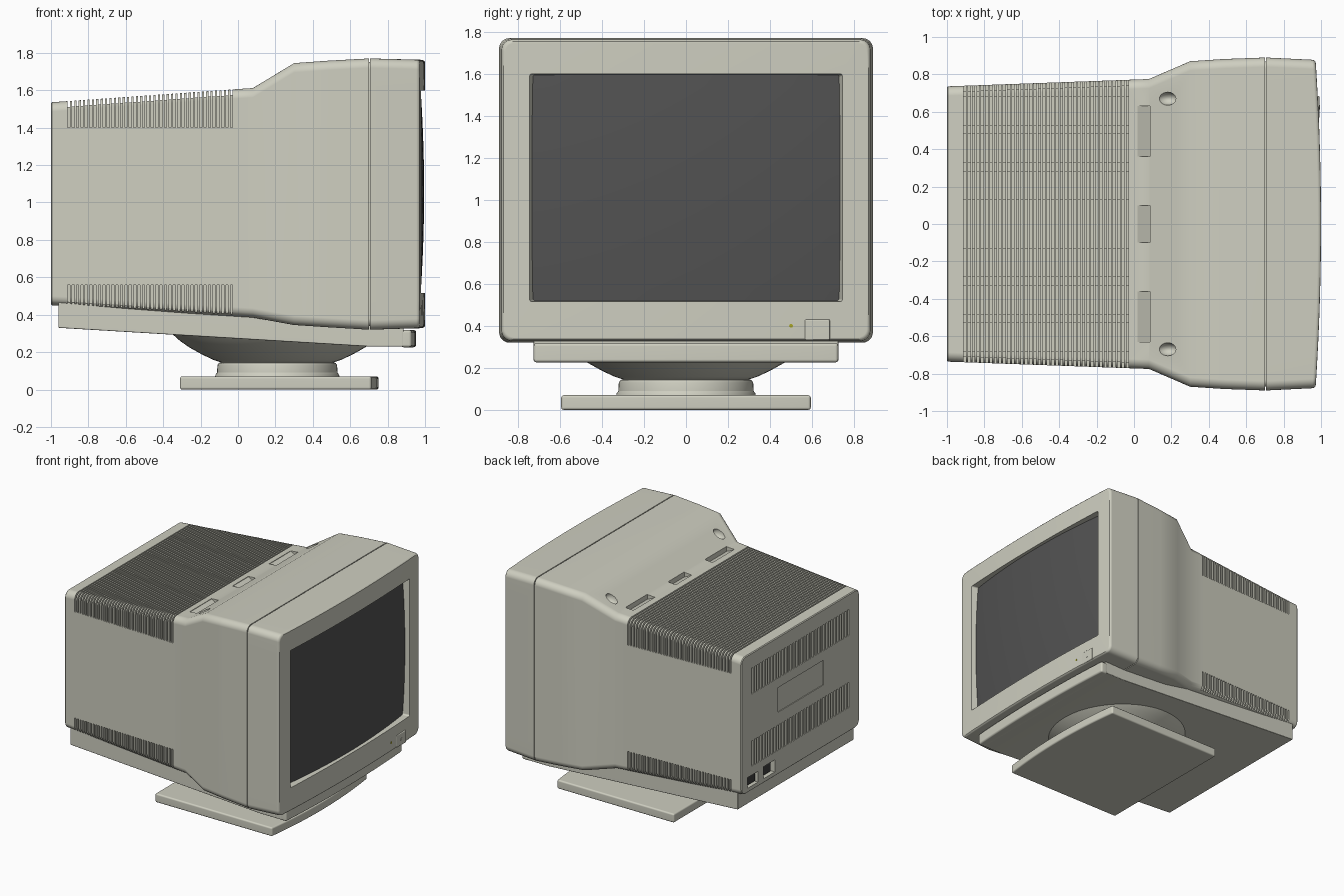
import bpy, bmesh
from math import radians, sin, cos, pi
from mathutils import Matrix

if "Cube" in bpy.data.objects:
    bpy.data.objects.remove(bpy.data.objects["Cube"])


def material(name, rgb):
    m = bpy.data.materials.new(name)
    m.diffuse_color = (*rgb, 1)
    m.use_nodes = True
    m.node_tree.nodes["Principled BSDF"].inputs["Base Color"].default_value = m.diffuse_color
    return m


BEIGE = material("beige_plastic", (0.62, 0.62, 0.53))
GLASS = material("dark_glass", (0.085, 0.085, 0.085))
DARK = material("socket_dark", (0.05, 0.05, 0.05))
LED = material("lamp_olive", (0.4, 0.38, 0.02))


def make(name, bm, mat=BEIGE, recalc=True):
    if recalc:
        bmesh.ops.recalc_face_normals(bm, faces=bm.faces)
    me = bpy.data.meshes.new(name)
    bm.to_mesh(me)
    bm.free()
    ob = bpy.data.objects.new(name, me)
    me.materials.append(mat)
    bpy.context.collection.objects.link(ob)
    return ob


def apply_all(ob):
    bpy.context.view_layer.objects.active = ob
    for m in list(ob.modifiers):
        bpy.ops.object.modifier_apply(modifier=m.name)


def smooth(ob, angle=35):
    bpy.ops.object.select_all(action='DESELECT')
    ob.select_set(True)
    bpy.context.view_layer.objects.active = ob
    bpy.ops.object.shade_smooth_by_angle(angle=radians(angle))
    wn = ob.modifiers.new("normals", 'WEIGHTED_NORMAL')
    wn.keep_sharp = True


def prism(bm, pts, axis, a, b):
    """Extrude a 2D outline along one axis from a to b."""
    place = {'x': lambda p, d: (d, *p), 'y': lambda p, d: (p[0], d, p[1]), 'z': lambda p, d: (*p, d)}[axis]
    lo, hi = ([bm.verts.new(place(p, d)) for p in pts] for d in (a, b))
    n = len(pts)
    bm.faces.new(lo)
    bm.faces.new(hi[::-1])
    for i in range(n):
        j = (i + 1) % n
        bm.faces.new((lo[i], hi[i], hi[j], lo[j]))


def box(bm, x0, x1, y0, y1, z0, z1):
    prism(bm, [(x0, y0), (x1, y0), (x1, y1), (x0, y1)], 'z', z0, z1)


def bevelled(name, bm, width, mat=BEIGE, segments=3):
    ob = make(name, bm, mat)
    b = ob.modifiers.new("bevel", 'BEVEL')
    b.width, b.segments, b.limit_method, b.angle_limit = width, segments, 'ANGLE', radians(40)
    apply_all(ob)
    smooth(ob)
    return ob


def ring(hy, z0, z1, r, seg, nc=6):
    """Rounded rectangle in the y-z plane."""
    cs = [(hy - r, z1 - r), (r - hy, z1 - r), (r - hy, z0 + r), (hy - r, z0 + r)]
    arcs = [[(c[0] + r * cos((k + i / nc) * pi / 2), c[1] + r * sin((k + i / nc) * pi / 2))
             for i in range(nc + 1)] for k, c in enumerate(cs)]
    pts = []
    for k, arc in enumerate(arcs):
        p, q = arc[-1], arcs[(k + 1) % 4][0]
        pts += arc + [(p[0] + (q[0] - p[0]) * i / seg, p[1] + (q[1] - p[1]) * i / seg) for i in range(1, seg)]
    return pts


def loft(sections, seg):
    """Sections are (x, half width, z low, z high, corner radius, forward bulge)."""
    bm = bmesh.new()
    rows = [[bm.verts.new((x + bulge * (1 - (y / 0.89) ** 2), y, z)) for y, z in ring(hy, z0, z1, r, seg)]
            for x, hy, z0, z1, r, bulge in sections]
    for a, b in zip(rows, rows[1:]):
        for i in range(len(a)):
            j = (i + 1) % len(a)
            bm.faces.new((a[i], a[j], b[j], b[i]))
    bm.faces.new(rows[0])
    bm.faces.new(rows[-1])
    return bm


def revolve(name, profile, cx, steps=64):
    bm = bmesh.new()
    vs = [bm.verts.new((cx + r, 0, z)) for r, z in profile]
    es = [bm.edges.new(e) for e in zip(vs, vs[1:])]
    bmesh.ops.spin(bm, geom=vs + es, cent=(cx, 0, 0), axis=(0, 0, 1), angle=2 * pi, steps=steps)
    bmesh.ops.remove_doubles(bm, verts=bm.verts, dist=1e-5)
    ob = make(name, bm)
    smooth(ob)


def bowed(name, x0, x1, sag, hy, z0, z1, bev):
    """Slab whose front edge bows forward."""
    pts = [(x0, hy), (x0, -hy)]
    pts += [(x1 - sag * t * t, hy * t) for t in (i / 8 - 1 for i in range(17))]
    bm = bmesh.new()
    prism(bm, pts, 'z', z0, z1)
    return bevelled(name, bm, bev)


# rear housing
rear = make("rear_housing", loft([
    (-1.0, 0.73, 0.456, 1.53, 0.045, 0), (-0.994, 0.736, 0.45, 1.536, 0.05, 0),
    (0.08, 0.775, 0.385, 1.612, 0.05, 0), (0.30, 0.87, 0.345, 1.745, 0.05, 0),
    (0.48, 0.882, 0.333, 1.758, 0.05, 0), (0.70, 0.89, 0.32, 1.77, 0.05, 0)], 1))

# cutters: ventilation grooves over the top and down both sides
cut = bmesh.new()
N = 38
for i in range(N):
    x = -0.905 + 0.87 * i / (N - 1)
    t = (x + 1) / 1.08
    top, hy, low = 1.535 + 0.077 * t, 0.736 + 0.039 * t, 0.45 - 0.065 * t
    g, w = top - 0.03, hy - 0.03
    pts = [(-0.95, 1.4), (-0.95, 1.9), (0.95, 1.9), (0.95, 1.4), (w, 1.4), (w, g)]
    for c in (0.605, 0.405, 0.205, -0.205, -0.405, -0.605):
        pts += [(c + 0.075, g), (c + 0.075, g - 0.05), (c - 0.075, g - 0.05), (c - 0.075, g)]
    pts += [(-w, g), (-w, 1.4)]
    prism(cut, pts, 'x', x - 0.006, x + 0.006)
    for s in (-1, 1):
        box(cut, x - 0.006, x + 0.006, *sorted((s * w, s * 0.95)), low + 0.012, 0.56)
# cutters: slots, label recess and sockets in the back
for z0, z1 in ((1.21, 1.415), (0.64, 0.84)):
    for i in range(36):
        y = -0.6 + 1.2 * i / 35
        box(cut, -1.1, -0.96, y - 0.009, y + 0.009, z0, z1)
box(cut, -1.1, -0.994, -0.29, 0.28, 0.94, 1.135)
box(cut, -1.1, -0.95, 0.53, 0.66, 0.485, 0.57)
box(cut, -1.1, -0.95, 0.32, 0.46, 0.485, 0.58)
# cutters: grip hollows and oval dimples behind the front flare
for y0, y1 in ((-0.63, -0.36), (-0.1, 0.1), (0.36, 0.63)):
    prism(cut, [(0.02, 1.62), (0.02, 1.604), (0.085, 1.575), (0.085, 1.62)], 'y', y0, y1)
for s in (-1, 1):
    bmesh.ops.create_uvsphere(cut, u_segments=24, v_segments=12, radius=1, matrix=Matrix.Translation(
        (0.18, s * 0.67, 1.672)) @ Matrix.Diagonal((0.055, 0.035, 0.045, 1)))
cutter = make("vent_cutter", cut)
cutter.hide_render = True
mod = rear.modifiers.new("vents", 'BOOLEAN')
mod.object, mod.operation, mod.solver = cutter, 'DIFFERENCE', 'EXACT'
apply_all(rear)
bpy.data.objects.remove(cutter)
smooth(rear)

# front bezel with seam groove and screen opening
bezel = make("front_bezel", loft([
    (0.695, 0.87, 0.34, 1.75, 0.04, 0), (0.707, 0.87, 0.34, 1.75, 0.04, 0),
    (0.707, 0.89, 0.32, 1.77, 0.05, 0), (0.952, 0.878, 0.328, 1.763, 0.05, 0.03),
    (0.962, 0.875, 0.331, 1.76, 0.048, 0.03), (0.969, 0.868, 0.338, 1.753, 0.045, 0.03),
    (0.97, 0.86, 0.346, 1.745, 0.04, 0.03), (0.97, 0.745, 0.515, 1.6, 0.012, 0.03),
    (0.89, 0.72, 0.522, 1.592, 0.012, 0.03)], 14))
smooth(bezel)

# bulging picture tube glass
bm = bmesh.new()
bmesh.ops.create_grid(bm, x_segments=28, y_segments=20, size=1)
for v in bm.verts:
    u, w = v.co.x, v.co.y
    v.co = (0.995 - 0.05 * u * u - 0.018 * w * w, 0.737 * u, 1.058 + 0.539 * w)
smooth(make("screen_glass", bm, GLASS, False))

# power button, its centre dot and the indicator lamp
bm = bmesh.new()
box(bm, 0.94, 0.991, 0.565, 0.685, 0.333, 0.43)
bevelled("power_button", bm, 0.006)
for name, y, z, r, x, mat in (("button_dot", 0.625, 0.38, 0.012, 0.989, BEIGE), ("indicator_lamp", 0.5, 0.4, 0.009, 0.987, LED)):
    bm = bmesh.new()
    prism(bm, [(y + r * cos(k * pi / 8), z + r * sin(k * pi / 8)) for k in range(16)], 'x', x - 0.03, x + 0.005)
    smooth(make(name, bm, mat))

# rear sockets
bm = bmesh.new()
box(bm, -0.985, -0.94, 0.54, 0.65, 0.493, 0.562)
bevelled("power_socket", bm, 0.008, DARK)
bm = bmesh.new()
box(bm, -0.985, -0.94, 0.345, 0.435, 0.495, 0.57)
bevelled("signal_socket", bm, 0.008, DARK)

# sloping under tray and its bowed front panel
bm = bmesh.new()
prism(bm, [(-0.96, 0.33), (0.7, 0.23), (0.885, 0.23), (0.885, 0.36), (-0.96, 0.47)], 'y', -0.725, 0.725)
bevelled("under_tray", bm, 0.006)
bowed("tray_front_panel", 0.87, 0.953, 0.025, 0.725, 0.226, 0.318, 0.014)

# swivel bowl, neck and foot plate
revolve("swivel_bowl", [(0, 0.14), (0.3, 0.145), (0.34, 0.158), (0.4, 0.186), (0.47, 0.225), (0.52, 0.26),
                        (0.565, 0.3), (0, 0.3)], 0.21)
revolve("swivel_neck", [(0, 0.06), (0.335, 0.06), (0.33, 0.08), (0.322, 0.09), (0.32, 0.13), (0.312, 0.142),
                        (0.298, 0.147), (0, 0.147)], 0.21)
bowed("foot_plate", -0.31, 0.752, 0.04, 0.594, 0, 0.07, 0.012)
